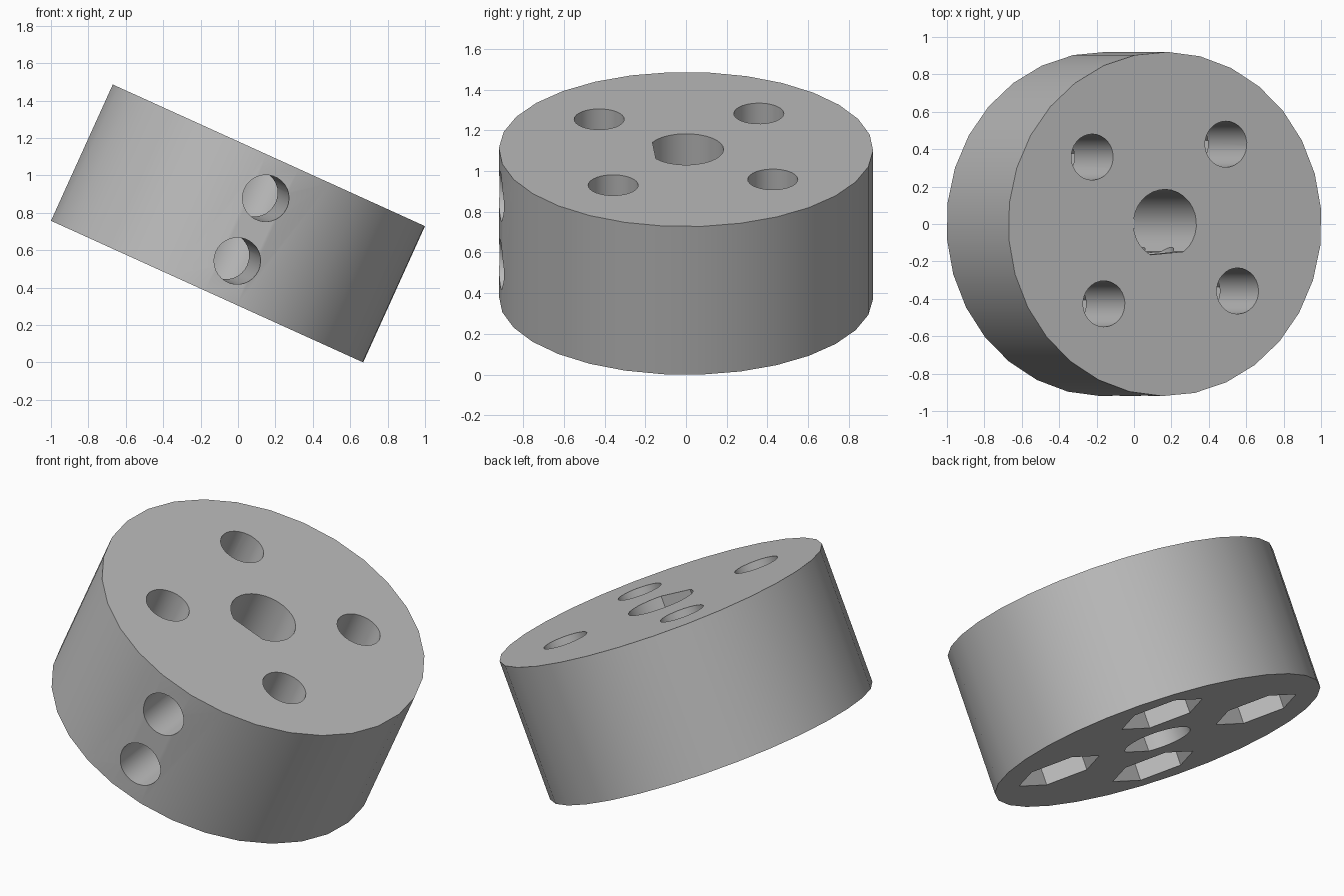
import bpy
import bmesh
from math import sin, cos, pi, radians, asin
from mathutils import Matrix, Vector

if "Cube" in bpy.data.objects:
    bpy.data.objects.remove(bpy.data.objects["Cube"], do_unlink=True)

RADIUS, HALF = 0.92, 0.4          # hub disc
BORE, FLAT = 0.185, 0.157         # D-shaped shaft bore
BOLT_RING, BOLT, NUT, NUT_DEPTH = 0.557, 0.123, 0.232, 0.3
SIDE_HOLE, SIDE_HEIGHT = 0.125, 0.184
TILT, TWIST = radians(24.4), radians(5)
SEGMENTS = 30


def arc(radius, count, start=0.0, sweep=2 * pi, closed=True):
    steps = count if closed else count - 1
    return [(radius * cos(start + sweep * i / steps),
             radius * sin(start + sweep * i / steps)) for i in range(count)]


def prism(name, profile, z0, z1, matrix=Matrix()):
    bm = bmesh.new()
    base = bm.faces.new([bm.verts.new((x, y, z0)) for x, y in profile])
    top = bmesh.ops.extrude_face_region(bm, geom=[base])
    verts = [v for v in top["geom"] if isinstance(v, bmesh.types.BMVert)]
    bmesh.ops.translate(bm, verts=verts, vec=(0, 0, z1 - z0))
    bmesh.ops.recalc_face_normals(bm, faces=bm.faces)
    bm.transform(matrix)
    mesh = bpy.data.meshes.new(name)
    bm.to_mesh(mesh)
    bm.free()
    obj = bpy.data.objects.new(name, mesh)
    bpy.context.collection.objects.link(obj)
    return obj


hub = prism("hub", arc(RADIUS, SEGMENTS), -HALF, HALF)
cutters = []

# Shaft bore with one flat side
flat_angle = asin(FLAT / BORE)
bore_profile = arc(BORE, SEGMENTS - 4, -flat_angle, pi + 2 * flat_angle, closed=False)
cutters.append(prism("bore_cutter", bore_profile, -1, 1))

# Bolt holes with hexagonal nut pockets underneath
for k in range(4):
    angle = pi / 4 + k * pi / 2
    place = Matrix.Translation((BOLT_RING * cos(angle), BOLT_RING * sin(angle), 0))
    cutters.append(prism("bolt_cutter", arc(BOLT, SEGMENTS), -1, 1, place))
    cutters.append(prism("nut_cutter", arc(NUT, 6), -1, NUT_DEPTH - HALF, place))

# Set screw holes from the front rim into the bore
for side in (-1, 1):
    place = Matrix.Translation((0, 0, side * SIDE_HEIGHT)) @ Matrix.Rotation(pi / 2, 4, "X")
    cutters.append(prism("screw_cutter", arc(SIDE_HOLE, SEGMENTS), 0, 1.2, place))

for cutter in cutters:
    cutter.hide_render = True
    mod = hub.modifiers.new(cutter.name, "BOOLEAN")
    mod.operation = "DIFFERENCE"
    mod.solver = "EXACT"
    mod.object = cutter

# Bake the cuts and drop the cutters
bpy.context.view_layer.update()
evaluated = hub.evaluated_get(bpy.context.evaluated_depsgraph_get())
result = bpy.data.meshes.new_from_object(evaluated)
hub.modifiers.clear()
hub.data = result
for cutter in cutters:
    bpy.data.objects.remove(cutter, do_unlink=True)

# Lean the hub and rest its lowest edge on the ground
result.transform(Matrix.Rotation(TILT, 4, "Y") @ Matrix.Rotation(TWIST, 4, "Z"))
lowest = min(v.co.z for v in result.vertices)
result.transform(Matrix.Translation(Vector((0, 0, -lowest))))

# Plain grey
grey = bpy.data.materials.new("plain_grey")
grey.use_nodes = True
colour = (0.5, 0.5, 0.5, 1)
grey.diffuse_color = colour
grey.node_tree.nodes["Principled BSDF"].inputs["Base Color"].default_value = colour
result.materials.clear()
result.materials.append(grey)

bpy.ops.object.select_all(action="DESELECT")
hub.select_set(True)
bpy.context.view_layer.objects.active = hub
bpy.ops.object.shade_smooth_by_angle(angle=radians(30))
